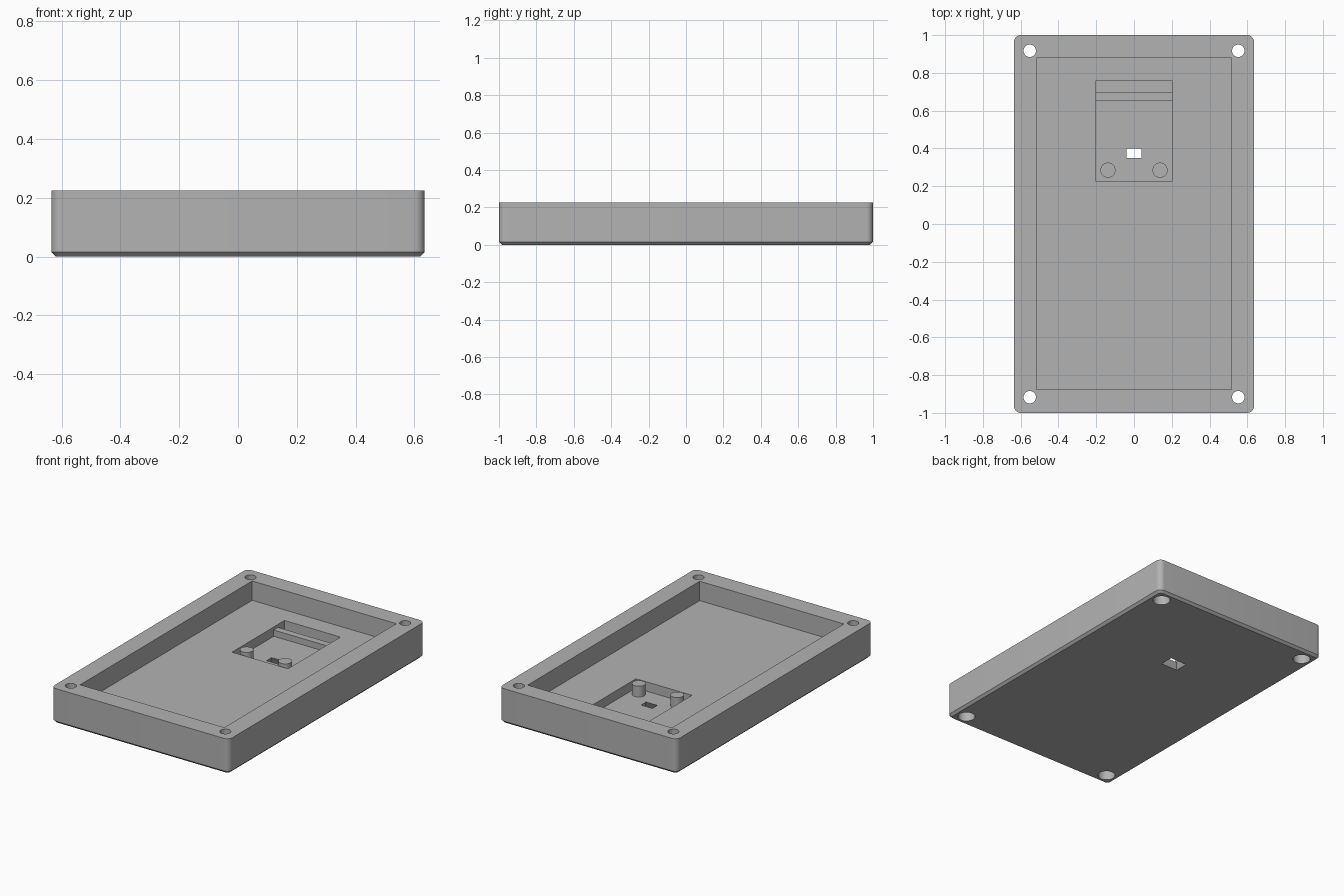
import bpy, bmesh, math
from mathutils import Matrix

default = bpy.data.objects.get("Cube")
if default:
    bpy.data.objects.remove(default, do_unlink=True)

HEIGHT, FLOOR, POCKET = 0.225, 0.10, 0.04

grey = bpy.data.materials.new("plain grey")
grey.use_nodes = True
grey.diffuse_color = (0.45, 0.45, 0.45, 1)
grey.node_tree.nodes["Principled BSDF"].inputs["Base Color"].default_value = grey.diffuse_color


def add_object(name, bm):
    mesh = bpy.data.meshes.new(name)
    bm.to_mesh(mesh)
    bm.free()
    mesh.materials.append(grey)
    ob = bpy.data.objects.new(name, mesh)
    bpy.context.collection.objects.link(ob)
    return ob


def box_mesh(x0, x1, y0, y1, z0, z1):
    bm = bmesh.new()
    place = Matrix.Translation(((x0 + x1) / 2, (y0 + y1) / 2, (z0 + z1) / 2))
    size = Matrix.Diagonal((x1 - x0, y1 - y0, z1 - z0, 1))
    bmesh.ops.create_cube(bm, size=1, matrix=place @ size)
    return bm


def box(name, *limits):
    return add_object(name, box_mesh(*limits))


def cylinder(name, x, y, radius, z0, z1):
    bm = bmesh.new()
    bmesh.ops.create_cone(bm, cap_ends=True, segments=32, radius1=radius, radius2=radius,
                          depth=z1 - z0, matrix=Matrix.Translation((x, y, (z0 + z1) / 2)))
    return add_object(name, bm)


def cut(target, cutter):
    cutter.hide_render = True
    mod = target.modifiers.new("cut", 'BOOLEAN')
    mod.operation, mod.solver, mod.object = 'DIFFERENCE', 'EXACT', cutter
    bpy.context.view_layer.objects.active = target
    bpy.ops.object.modifier_apply(modifier=mod.name)
    bpy.data.objects.remove(cutter, do_unlink=True)


def smooth(ob):
    bpy.ops.object.select_all(action='DESELECT')
    ob.select_set(True)
    bpy.context.view_layer.objects.active = ob
    bpy.ops.object.shade_smooth_by_angle(angle=math.radians(30))


# Tray body: rounded upright corners and a chamfered bottom rim
bm = box_mesh(-0.635, 0.635, -1, 1, 0, HEIGHT)
upright = [e for e in bm.edges if abs(e.verts[0].co.z - e.verts[1].co.z) > 0.1]
bmesh.ops.bevel(bm, geom=upright, offset=0.035, segments=8, profile=0.5, affect='EDGES')
rim = [e for e in bm.edges if all(v.co.z < 0.001 for v in e.verts)]
bmesh.ops.bevel(bm, geom=rim, offset=0.015, segments=1, affect='EDGES')
tray = add_object("tray_body", bm)

# Main recess and the smaller pocket in its floor
cut(tray, box("recess_cutter", -0.515, 0.515, -0.875, 0.88, FLOOR, 0.4))
cut(tray, box("pocket_cutter", -0.2, 0.2, 0.225, 0.76, POCKET, 0.15))

# Slot through the pocket floor, flaring out towards the underside
bm = box_mesh(-0.04, 0.04, 0.35, 0.40, 0, POCKET)
for v in bm.verts:
    if v.co.z < 0.01:
        v.co.x += math.copysign(0.02, v.co.x)
        v.co.y += math.copysign(0.02, v.co.y - 0.375)
for v in bm.verts:  # run slightly past both surfaces
    v.co.z += 0.001 if v.co.z > 0.01 else -0.001
cut(tray, add_object("slot_cutter", bm))

# Corner screw holes, counterbored from below
for x in (-0.552, 0.552):
    for y in (-0.917, 0.917):
        cut(tray, cylinder("screw_hole_cutter", x, y, 0.033, -0.1, 0.4))
        cut(tray, cylinder("counterbore_cutter", x, y, 0.052, -0.1, 0.07))
smooth(tray)

# Pocket fittings: a cross rib and two locating posts
box("pocket_rib", -0.2, 0.2, 0.65, 0.695, POCKET - 0.005, 0.08)
for side, x in (("right", -0.138), ("left", 0.138)):
    smooth(cylinder("post_" + side, x, 0.285, 0.04, POCKET - 0.005, 0.11))
